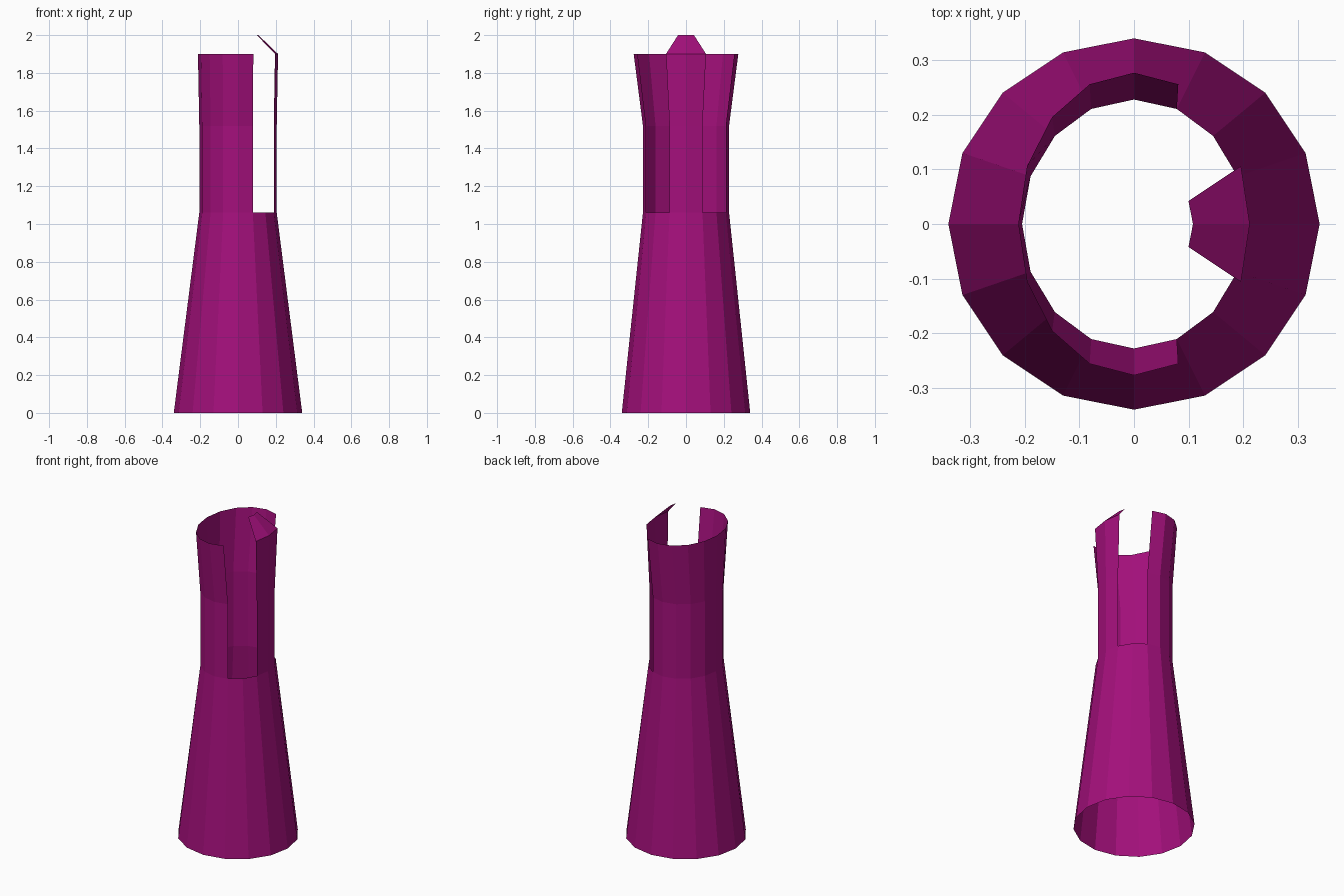
import bpy
import math

SIDES = 16

cube = bpy.data.objects.get("Cube")
if cube:
    bpy.data.objects.remove(cube, do_unlink=True)

magenta = bpy.data.materials.new("deep magenta")
magenta.use_nodes = True
colour = (0.37, 0.005, 0.2, 1.0)
magenta.diffuse_color = colour
magenta.node_tree.nodes["Principled BSDF"].inputs["Base Color"].default_value = colour

# Oval cross-sections: x radius, y radius, height
FOOT = (0.34, 0.34, 0.0)
WAIST = (0.205, 0.228, 1.06)
NECK = (0.205, 0.228, 1.52)
MOUTH = (0.212, 0.277, 1.9)
TIP = (0.108, 0.11, 2.0)


def point(ring, step):
    angle = math.tau * step / SIDES
    return (ring[0] * math.cos(angle), ring[1] * math.sin(angle), ring[2])


def add_object(name, verts, edges, faces):
    mesh = bpy.data.meshes.new(name)
    mesh.from_pydata(verts, edges, faces)
    mesh.materials.append(magenta)
    mesh.update()
    obj = bpy.data.objects.new(name, mesh)
    bpy.context.collection.objects.link(obj)
    return obj


def sheet(name, rings, first, last):
    """Open flat-faced wall lofted through the rings between two steps."""
    closed = last - first == SIDES
    n = SIDES if closed else last - first + 1
    verts = [point(ring, first + i) for ring in rings for i in range(n)]
    faces = []
    for r in range(len(rings) - 1):
        for i in range(last - first):
            j = (i + 1) % n
            faces.append((r * n + i, r * n + j, (r + 1) * n + j, (r + 1) * n + i))
    return add_object(name, verts, [], faces)


# Tapered lower tube, open at both ends
sheet("tapered_base", [FOOT, WAIST], 0, SIDES)

# Flared upper wall, leaving a slot on each side of the tongue
sheet("upper_wall", [WAIST, NECK, MOUTH], 3, 13)

# Narrow tongue with its tip folded inward
sheet("folded_tongue", [WAIST, NECK, MOUTH, TIP], -1, 1)

# Hairline remnants of the rim around the tip
verts, edges = [], []
for first, last in ((1, 6), (8, 10), (13, 15)):
    start = len(verts)
    verts += [point(TIP, s) for s in range(first, last + 1)]
    edges += [(k, k + 1) for k in range(start, len(verts) - 1)]
add_object("rim_hairlines", verts, edges, [])
